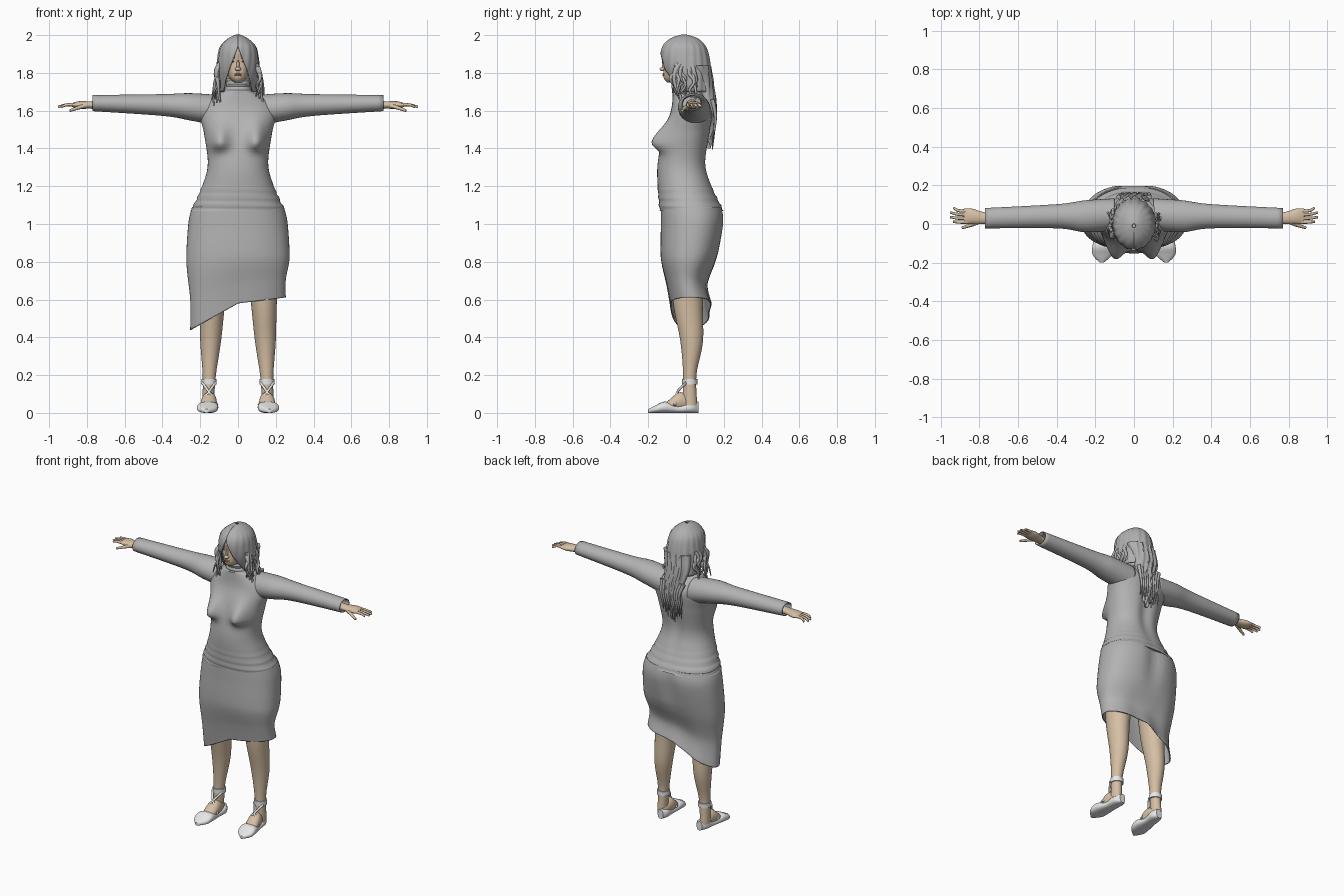
import bpy, bmesh, math, random
from math import sin, cos, pi, exp, copysign, radians

if "Cube" in bpy.data.objects:
    bpy.data.objects.remove(bpy.data.objects["Cube"])
random.seed(4)
uniform = random.uniform


def material(name, red, green, blue):
    mat = bpy.data.materials.new(name)
    mat.use_nodes = True
    color = (red, green, blue, 1)
    mat.diffuse_color = color
    shader = next(node for node in mat.node_tree.nodes if node.type == "BSDF_PRINCIPLED")
    shader.inputs["Base Color"].default_value = color
    return mat


cloth = material("grey cloth", .45, .45, .45)
hair = material("grey hair", .43, .43, .43)
skin = material("warm skin", .67, .52, .37)
white = material("white leather", .8, .8, .8)
lip = material("muted lips", .5, .3, .2)
dark = material("dark eyes", .08, .06, .05)


def resample(rows, steps):
    """Interpolate smoothly through a list of section rows."""
    padded = [rows[0], *rows, rows[-1]]
    result = []
    for before, start, end, after in zip(padded, padded[1:], padded[2:], padded[3:]):
        for step in range(steps):
            t = step / steps
            row = []
            for a, b, c, d in zip(before, start, end, after):
                leave, arrive = (c - a) / 2, (d - b) / 2
                bend = (b - c) * 2 + leave + arrive
                row.append(b + t * (leave + t * (c - b - leave - bend + t * bend)))
            result.append(row)
    return result + [rows[-1]]


def superpower(value, power):
    return copysign(abs(value) ** (2 / power), value)


def loft(name, rows, mat, axis="z", sides=32, power=2, steps=5, caps=True,
         deform=None, thickness=0, mirror=1, opened=False):
    """Skin oval sections: position, two centres, two radii, optional front gap in degrees."""
    bm = bmesh.new()
    rings = []
    for position, centre_u, centre_v, radius_u, radius_v, *gap in resample(rows, steps):
        start = radians(max(0, gap[0])) if opened else 0
        ring = []
        for i in range(sides + opened):
            angle = start + (pi - start) * 2 * i / sides
            u = centre_u + radius_u * superpower(sin(angle), power)
            v = centre_v - radius_v * superpower(cos(angle), power)
            x, y, z = {"x": (position, u, v), "y": (u, position, v), "z": (u, v, position)}[axis]
            if deform:
                x, y, z = deform(x, y, z)
            ring.append(bm.verts.new((x * mirror, y, z)))
        rings.append(ring)
    for lower, upper in zip(rings, rings[1:]):
        for i in range(sides):
            j = (i + 1) % len(lower)
            bm.faces.new((lower[i], lower[j], upper[j], upper[i]))
    if caps:
        bm.faces.new(rings[0])
        bm.faces.new(rings[-1])
    bmesh.ops.recalc_face_normals(bm, faces=bm.faces)
    mesh = bpy.data.meshes.new(name)
    bm.to_mesh(mesh)
    bm.free()
    mesh.materials.append(mat)
    part = bpy.data.objects.new(name, mesh)
    bpy.context.collection.objects.link(part)
    if thickness:
        shell = part.modifiers.new("thickness", "SOLIDIFY")
        shell.thickness, shell.offset = thickness, 0


def profile(rows):
    """Turn height, half width, front and back into loft rows."""
    return [(z, 0, (front + back) / 2, half, (back - front) / 2) for z, half, front, back in rows]


def strand(name, points, width, mat, tip=1):
    """Round strand that narrows towards its tip."""
    curve = bpy.data.curves.new(name, "CURVE")
    curve.dimensions, curve.bevel_depth = "3D", width
    curve.bevel_resolution, curve.resolution_u, curve.use_fill_caps = 2, 6, True
    spline = curve.splines.new("BEZIER")
    last = len(points) - 1
    spline.bezier_points.add(last)
    for i, (knot, point) in enumerate(zip(spline.bezier_points, points)):
        knot.co = point
        knot.handle_left_type = knot.handle_right_type = "AUTO"
        knot.radius = 1 + (tip - 1) * i / last
    curve.materials.append(mat)
    bpy.context.collection.objects.link(bpy.data.objects.new(name, curve))


def ball(name, location, scale, mat):
    bpy.ops.mesh.primitive_uv_sphere_add(segments=20, ring_count=12, radius=1, location=location)
    part = bpy.context.object
    part.name, part.scale = name, scale
    part.data.materials.append(mat)


def bump(offset, width):
    return exp(-(offset / width) ** 2)


# Sweater: bust, spine groove, waist folds and ribbed collar
def shape_sweater(x, y, z):
    if y < 0:
        spread = .04 if z < 1.43 else .09
        y -= .07 * bump(abs(x) - .1, .05) * bump(z - 1.43, spread)
    else:
        y -= .02 * bump(x, .04) * bump(z - 1.4, .2)
    fold = 0
    if z < 1.22:
        fold = .02 * sin(z * 150 + x * 3) * min(1, (1.22 - z) * 12)
    elif z > 1.7:
        fold = .04 * sin(z * 250)
    return x * (1 + fold), y * (1 + fold), z


loft("sweater", profile([
    (1.07, .25, -.14, .2), (1.2, .19, -.15, .14), (1.32, .16, -.15, .11), (1.48, .18, -.12, .13),
    (1.6, .2, -.08, .14), (1.68, .12, -.07, .1), (1.71, .07, -.07, .06), (1.77, .06, -.07, .05)]),
    cloth, sides=64, power=2.2, steps=10, deform=shape_sweater)


# Skirt with a slanted hem, higher on the left
def shape_skirt(x, y, z):
    rise = min(1, max(0, 1 + x * 4))
    hem = .44 + .14 * rise + max(0, x) / 8
    if z < .85:
        z = hem + (z - .44) * (.85 - hem) / (.85 - .44)
    if y > 0:
        y -= .02 * bump(x, .05) * bump(z - 1, .15)
        y += cos(x * 40) * max(0, .85 - z) / 80
    return x, y, z


loft("skirt", profile([
    (.44, .25, -.08, .13), (.6, .25, -.1, .11), (.8, .27, -.13, .16),
    (1, .26, -.13, .2), (1.09, .24, -.13, .19)]),
    cloth, sides=64, power=2.3, steps=9, caps=False, deform=shape_skirt, thickness=.006)

for side, label in ((1, "left"), (-1, "right")):
    # Arm and hand
    loft(label + "_sleeve", [
        (.1, .05, 1.6, .08, .08), (.25, .04, 1.62, .08, .07),
        (.4, .04, 1.63, .06, .055), (.77, .03, 1.64, .05, .04)],
        cloth, axis="x", steps=8, caps=False, thickness=.005, mirror=side)
    loft(label + "_hand", [
        (.68, .03, 1.63, .03, .03), (.77, .03, 1.63, .03, .02),
        (.84, .04, 1.63, .04, .02), (.88, .04, 1.63, .04, .01)],
        skin, axis="x", mirror=side)
    for finger in range(4):
        y = .01 + finger / 50
        tip = .96 - abs(finger - 1.5) / 60
        strand(label + "_finger", [(side * .85, y, 1.63), (side * .91, y, 1.63),
               (side * tip, y * 1.2, 1.62)], .01, skin, tip=.6)
    strand(label + "_thumb", [(side * .79, .02, 1.63), (side * .83, 0, 1.62),
           (side * .89, -.02, 1.6)], .014, skin, tip=.5)

    # Leg, foot and flat shoe
    loft(label + "_leg", [
        (z, .16 - z / 25, y, wide, deep) for z, y, wide, deep in (
            (.04, .02, .03, .04), (.2, .02, .035, .035), (.38, .03, .055, .06),
            (.6, .01, .07, .08), (.9, .02, .1, .1))],
        skin, mirror=side)
    loft(label + "_foot", [
        (y, .15 - y / 12, z, wide, tall) for y, z, wide, tall in (
            (.05, .04, .02, .03), (-.03, .06, .04, .05), (-.1, .03, .04, .03), (-.15, .02, .03, .01))],
        skin, axis="y", mirror=side)
    loft(label + "_shoe", [
        (y, .15 - y / 12, tall, wide, tall) for y, wide, tall in (
            (.065, .02, .03), (.03, .04, .03), (-.04, .04, .02),
            (-.11, .055, .03), (-.16, .05, .02), (-.2, .01, .01))],
        white, axis="y", power=2.5, mirror=side)

    # Ankle strap and crossed ribbons
    loft(label + "_ankle_strap", [(z, .153, .02, .04, .04) for z in (.15, .18)],
         white, mirror=side)
    for cross in (-1, 1):
        strand(label + "_ribbon", [
            (side * (.154 + cross * x), y, z) for x, y, z in (
                (.045, -.06, .04), (0, -.045, .11), (-.035, 0, .16))], .007, white)

    # Eye and brow
    ball(label + "_eye", (side * .03, -.11, 1.86), (.011, .005, .004), dark)
    strand(label + "_brow", [(side * x, y, 1.88) for x, y in ((.02, -.117), (.045, -.105))],
           .003, dark)

# Head and face
loft("head", profile([
    (1.75, .02, -.1, -.03), (1.78, .05, -.12, .05), (1.86, .08, -.115, .09),
    (1.92, .08, -.12, .08), (1.97, .03, -.06, .03)]), skin, power=2.2)
ball("nose_tip", (0, -.12, 1.82), (.016, .02, .011), skin)
ball("nose_bridge", (0, -.115, 1.84), (.008, .012, .03), skin)
for name, z in (("upper_lip", 1.794), ("lower_lip", 1.787)):
    ball(name, (0, -.117, z), (.02, .007, .005), lip)


# Hair cap opening below a centre parting
def ridge_hair(x, y, z):
    angle = math.atan2(x, y)
    swell = 1 + .02 * cos(angle * 17 + z * 9) * min(1, (2 - z) * 14)
    return x * swell, y * swell, z


cap_rows = profile([
    (1.7, .1, -.05, .13), (1.8, .11, -.11, .13), (1.88, .105, -.13, .12),
    (1.94, .09, -.12, .1), (1.98, .05, -.08, .06), (2, .01, -.02, 0)])
loft("hair_cap", [(*row, (1.94 - row[0]) * 200) for row in cap_rows], hair, sides=72,
     caps=False, deform=ridge_hair, thickness=.007, opened=True)


# Long hair down the back
def wave_hair(x, y, z):
    return x + sin(z * 28) / 120, y + cos(x * 190 + z * 20) / 200, z


loft("back_hair", profile([
    (1.4, .01, .12, .13), (1.5, .05, .1, .15), (1.62, .07, .09, .16), (1.84, .1, .02, .13)]),
    hair, sides=48, steps=9, deform=wave_hair)

# Loose side locks and wispy ends
for side in (-1, 1):
    for lock in range(11):
        depth, bottom = uniform(-.07, .06), uniform(1.62, 1.7)
        points = [(side * .095, depth * .8, 1.85)]
        for step in range(4):
            drop = (step + 1) / 4
            points.append((side * (.11 + uniform(-.02, .03) * drop),
                           depth + uniform(-.02, .02), 1.85 + (bottom - 1.85) * drop))
        strand("side_lock", points, uniform(.01, .015), hair, tip=.3)
for lock in range(9):
    x = (lock - 4) / 60
    strand("back_lock", [(x * 1.2, .14, 1.66), (x + .01, .155, 1.58), (x, .15, 1.5),
           (x, .14, uniform(1.39, 1.46))], .012, hair, tip=.2)

# Smooth shading on every mesh part
bpy.ops.object.select_all(action="DESELECT")
for part in bpy.context.scene.objects:
    if part.type == "MESH":
        part.select_set(True)
        bpy.context.view_layer.objects.active = part
bpy.ops.object.shade_smooth_by_angle(angle=radians(45))
